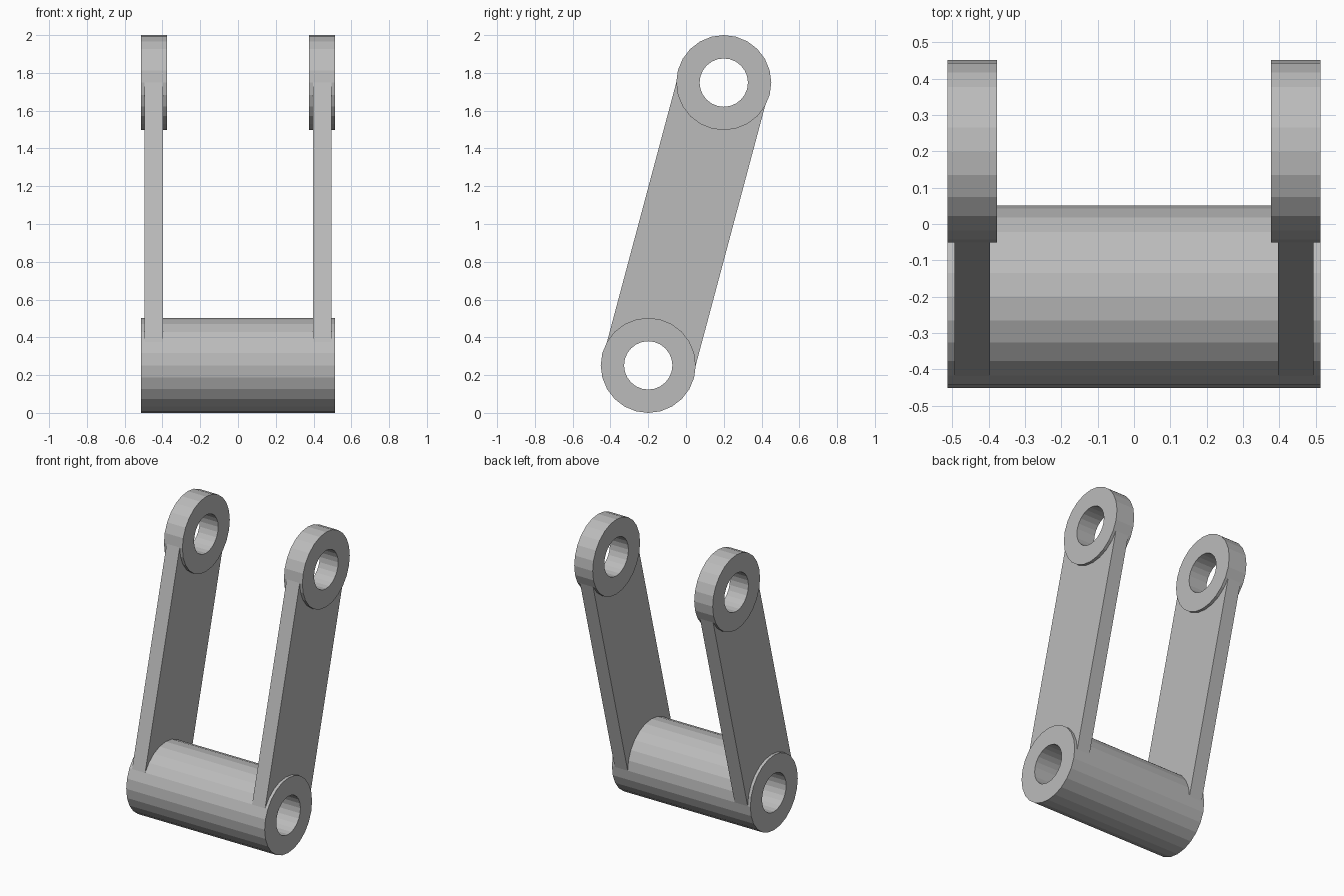
import bpy, bmesh
from math import pi, cos, sin
from mathutils import Vector

cube = bpy.data.objects.get("Cube")
if cube:
    bpy.data.objects.remove(cube, do_unlink=True)

metal = bpy.data.materials.new("plain_grey")
metal.use_nodes = True
grey = (0.5, 0.5, 0.5, 1)
metal.diffuse_color = grey
metal.node_tree.nodes["Principled BSDF"].inputs["Base Color"].default_value = grey

SIDES = 24
OUTER, BORE = 0.2515, 0.128
LOW = Vector((0, -0.2, OUTER))       # lower pivot centre
HIGH = Vector((0, 0.2, 2 - OUTER))   # upper pivot centre


def finish(name, bm):
    bmesh.ops.recalc_face_normals(bm, faces=bm.faces)
    mesh = bpy.data.meshes.new(name)
    bm.to_mesh(mesh)
    bm.free()
    mesh.materials.append(metal)
    obj = bpy.data.objects.new(name, mesh)
    bpy.context.collection.objects.link(obj)
    return obj


def tube(name, centre, x0, x1):
    """Faceted tube along x with an open bore."""
    bm = bmesh.new()
    rings = []
    for x, r in ((x0, OUTER), (x1, OUTER), (x1, BORE), (x0, BORE)):
        rings.append([bm.verts.new((x, centre.y + r * cos(a), centre.z + r * sin(a)))
                      for a in (2 * pi * i / SIDES for i in range(SIDES))])
    for k in range(4):
        a, b = rings[k], rings[(k + 1) % 4]
        for i in range(SIDES):
            j = (i + 1) % SIDES
            bm.faces.new((a[i], a[j], b[j], b[i]))
    return finish(name, bm)


def arm(name, x0, x1, half_width=0.243, notch=0.18):
    """Flat bar between the pivots, its ends notched round the bores."""
    along = (HIGH - LOW).normalized()
    across = Vector((0, along.z, -along.y))
    outline = []
    for centre, s in ((LOW, 1), (HIGH, -1)):
        outline.append(centre - across * half_width * s)
        for i in range(13):
            a = pi * i / 12
            outline.append(centre + (along * sin(a) - across * cos(a)) * notch * s)
        outline.append(centre + across * half_width * s)
    bm = bmesh.new()
    face = bm.faces.new([bm.verts.new((x0, p.y, p.z)) for p in outline])
    out = bmesh.ops.extrude_face_region(bm, geom=[face])
    moved = [v for v in out["geom"] if isinstance(v, bmesh.types.BMVert)]
    bmesh.ops.translate(bm, verts=moved, vec=(x1 - x0, 0, 0))
    return finish(name, bm)


# Long lower sleeve joining both arms
tube("lower_sleeve", LOW, -0.514, 0.514)

# Matching arm and upper eye on each side
for side, s in (("left", 1), ("right", -1)):
    arm(side + "_arm", s * 0.397, s * 0.494)
    tube(side + "_upper_eye", HIGH, s * 0.377, s * 0.514)
